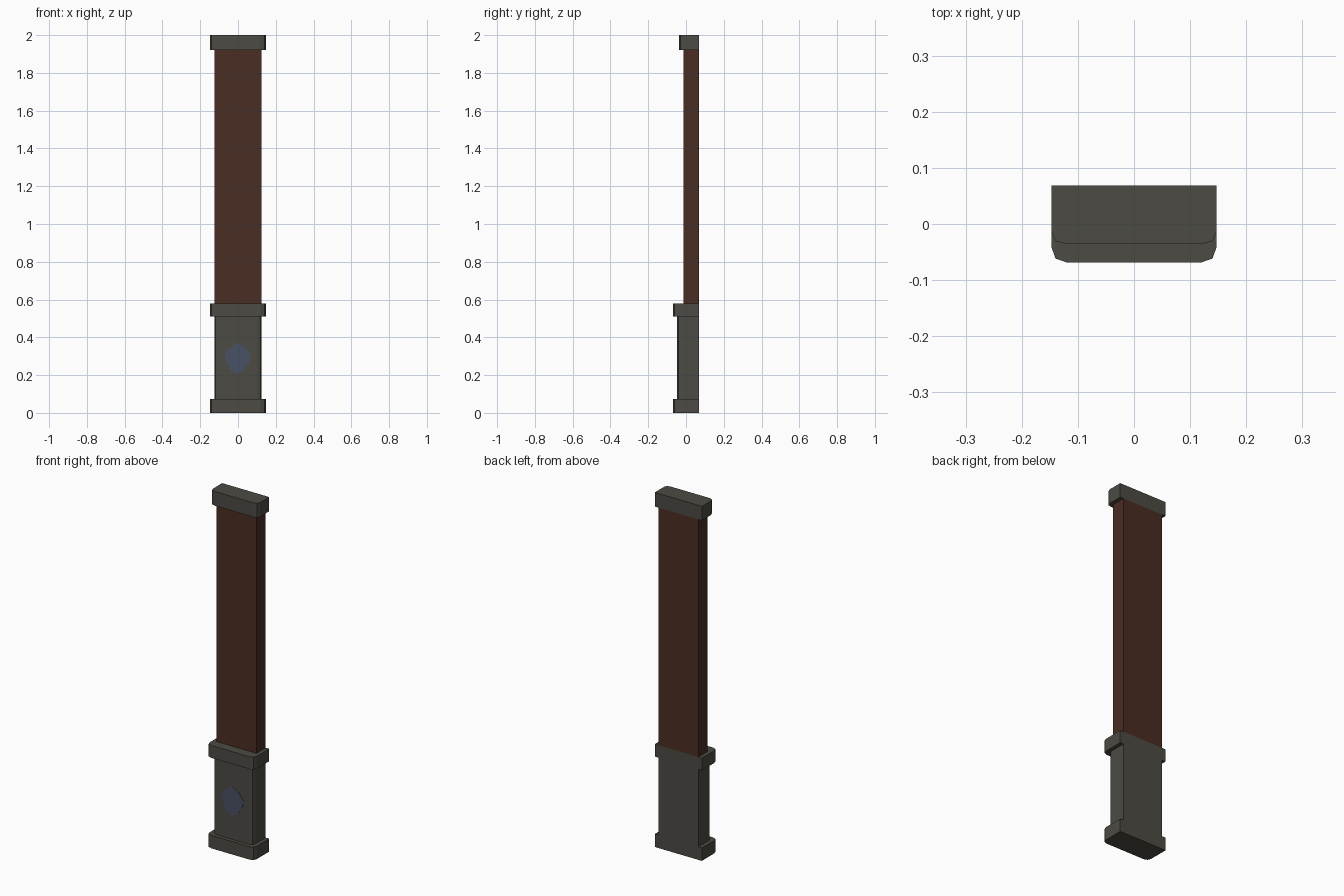
import bpy, bmesh

if "Cube" in bpy.data.objects:
    bpy.data.objects.remove(bpy.data.objects["Cube"])


def material(name, rgb):
    m = bpy.data.materials.new(name)
    m.diffuse_color = (*rgb, 1)
    m.use_nodes = True
    m.node_tree.nodes["Principled BSDF"].inputs["Base Color"].default_value = m.diffuse_color
    return m


STONE = material("grey_stone", (0.075, 0.069, 0.057))
WOOD = material("dark_wood", (0.068, 0.026, 0.016))
BLUE = material("muted_blue", (0.066, 0.082, 0.125))


def add_object(name, bm, mat):
    bmesh.ops.recalc_face_normals(bm, faces=bm.faces)
    me = bpy.data.meshes.new(name)
    bm.to_mesh(me)
    bm.free()
    me.materials.append(mat)
    ob = bpy.data.objects.new(name, me)
    bpy.context.collection.objects.link(ob)
    return ob


def prism(name, points, offset, mat):
    """Extrude a flat outline of 3D points along offset."""
    bm = bmesh.new()
    face = bm.faces.new([bm.verts.new(p) for p in points])
    new = bmesh.ops.extrude_face_region(bm, geom=[face], use_keep_orig=True)
    verts = [g for g in new["geom"] if isinstance(g, bmesh.types.BMVert)]
    bmesh.ops.translate(bm, verts=verts, vec=offset)
    return add_object(name, bm, mat)


BACK = 0.0685


def section(name, half, front, z0, z1, mat, bx=0.0, by=0.0):
    """Upright block, flat at the back, with softened front corners."""
    right = [(half, BACK), (half, front + by)]
    if bx:
        right += [(half - bx * 0.26, front + by * 0.26), (half - bx, front)]
    else:
        right = [(half, BACK), (half, front)]
    outline = right + [(-x, y) for x, y in reversed(right)]
    return prism(name, [(x, y, z0) for x, y in outline], (0, 0, z1 - z0), mat)


# stone pedestal with its two collars
section("base_collar", 0.147, -0.0685, 0.0, 0.073, STONE, 0.027, 0.027)
section("pedestal", 0.125, -0.047, 0.073, 0.51, STONE, 0.023, 0.023)
section("middle_collar", 0.147, -0.0685, 0.51, 0.58, STONE, 0.027, 0.027)

# wooden post and stone cap
section("post", 0.125, -0.014, 0.58, 1.92, WOOD)
section("top_cap", 0.147, -0.036, 1.92, 2.0, STONE, 0.027, 0.022)

# blue inlay on the pedestal front
inlay = [(-0.005, 0.37), (0.035, 0.352), (0.066, 0.31), (0.062, 0.272),
         (0.03, 0.222), (-0.005, 0.207), (-0.038, 0.224), (-0.068, 0.29),
         (-0.066, 0.325), (-0.036, 0.35)]
prism("inlay", [(x, -0.0465, z) for x, z in inlay], (0, -0.002, 0), BLUE)
